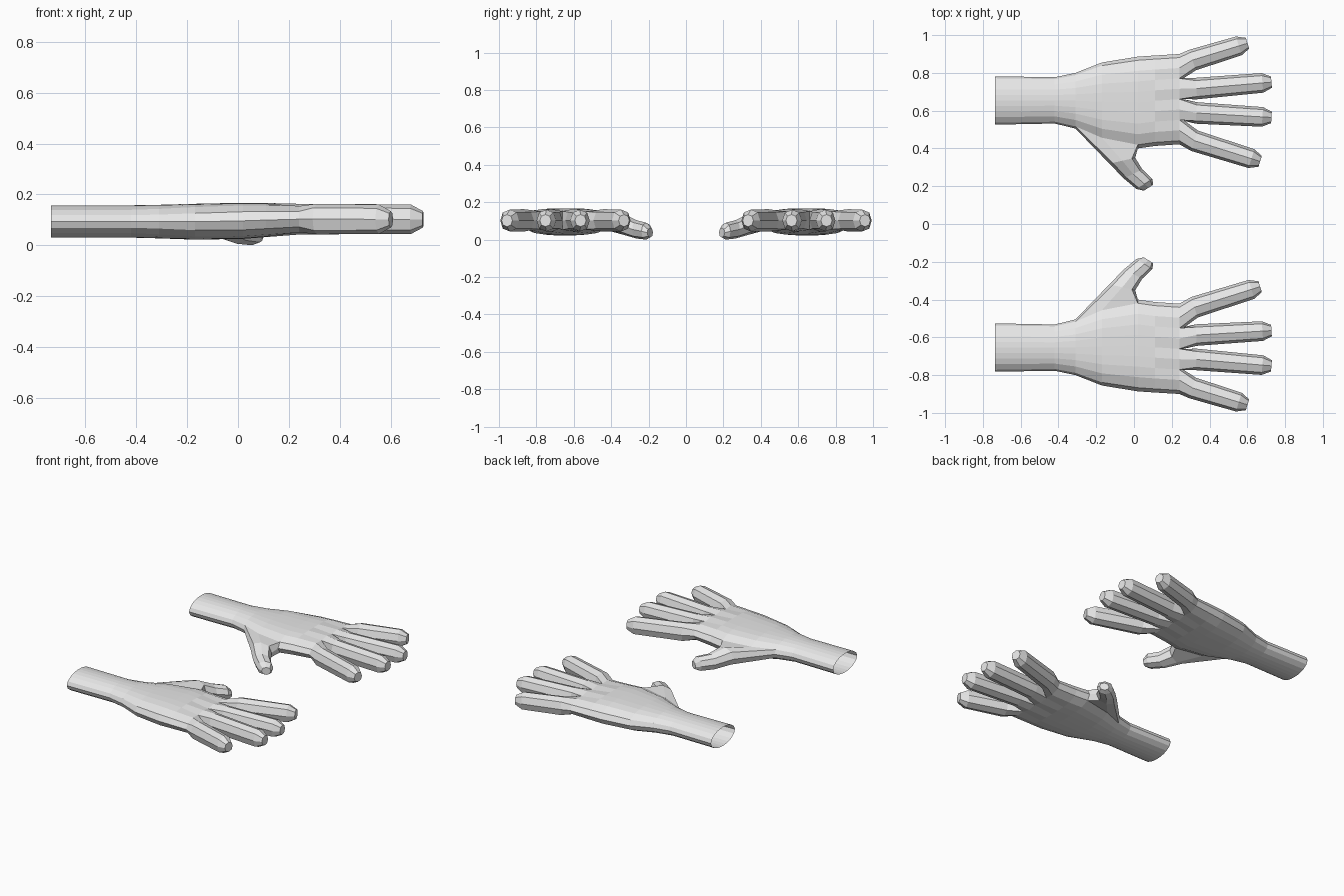
import bpy
import bmesh
from mathutils import Vector

cube = bpy.data.objects.get("Cube")
if cube:
    bpy.data.objects.remove(cube, do_unlink=True)

skin = bpy.data.materials.new("light_grey")
skin.use_nodes = True
GREY = (0.8, 0.8, 0.8, 1)
skin.diffuse_color = GREY
skin.node_tree.nodes["Principled BSDF"].inputs["Base Color"].default_value = GREY

# Palm stations: x, thumb-side y, little-finger-side y, bottom z, top z, squareness
STATIONS = [
    (-0.735, 0.526, 0.782, 0.03, 0.157, 2.0),
    (-0.42, 0.532, 0.777, 0.03, 0.157, 2.0),
    (-0.31, 0.505, 0.80, 0.027, 0.159, 2.3),
    (-0.17, 0.44, 0.855, 0.022, 0.163, 3.0),
    (0.02, 0.40, 0.886, 0.025, 0.167, 3.5),
    (0.11, 0.413, 0.892, 0.032, 0.166, 3.5),
    (0.24, 0.422, 0.90, 0.042, 0.163, 3.5),
]
# Fingers: first ring x, y, then last full ring x, y
FINGERS = [
    (0.32, 0.441, 0.622, 0.346),
    (0.33, 0.588, 0.68, 0.567),
    (0.33, 0.717, 0.68, 0.747),
    (0.31, 0.868, 0.555, 0.943),
]
# Thumb rings: centre, sideways direction, half width, half height
THUMB = [
    ((-0.062, 0.335, 0.082), (0.97, 0.22, 0), 0.07, 0.056),
    ((-0.005, 0.265, 0.055), (0.9, 0.43, 0), 0.055, 0.049),
    ((0.055, 0.212, 0.045), (0.85, 0.53, 0), 0.05, 0.045),
    ((0.077, 0.192, 0.037), (0.85, 0.53, 0), 0.029, 0.025),
]
# Order of the eight corners of a digit ring: (sideways, up)
CORNERS = [(-1, 1), (0, 1), (1, 1), (1, 0), (1, -1), (0, -1), (-1, -1), (-1, 0)]
COLS = 9


def grow_digit(bm, ring, sections):
    """Loft an eight-sided digit out of an existing ring and close its tip."""
    for centre, side, width, height in sections:
        new = []
        for a, b in CORNERS:
            f = 0.74 if a and b else 1
            p = Vector(centre) + Vector(side).normalized() * a * width * f
            p.z += b * height * f
            new.append(bm.verts.new(p))
        for i in range(8):
            j = (i + 1) % 8
            bm.faces.new((ring[i], ring[j], new[j], new[i]))
        ring = new
    bm.faces.new(ring)


def palm_row(bm, station, knuckles):
    x, y0, y1, z0, z1, power = station
    mid, half = (z0 + z1) / 2, (z1 - z0) / 2
    row = {"top": [], "bottom": []}
    for k in range(COLS):
        u = (2 * k / (COLS - 1) - 1) * 0.92
        h = half * (1 - abs(u) ** power) ** 0.5
        if knuckles and k in (2, 4, 6):
            h *= 0.82
        y = (y0 + y1) / 2 + u * (y1 - y0) / 2
        row["top"].append(bm.verts.new((x, y, mid + h)))
        row["bottom"].append(bm.verts.new((x, y, mid - h)))
    row["low"] = bm.verts.new((x, y0, mid))
    row["high"] = bm.verts.new((x, y1, mid))
    return row


def build_hand(name, sign):
    bm = bmesh.new()
    rows = [palm_row(bm, s, s is STATIONS[-1]) for s in STATIONS]

    # Wrist and palm skin, open at the wrist and at the thumb root
    for n, (r, s) in enumerate(zip(rows, rows[1:])):
        for layer in ("top", "bottom"):
            p, q = r[layer], s[layer]
            for k in range(COLS - 1):
                bm.faces.new((p[k], p[k + 1], q[k + 1], q[k]))
            bm.faces.new((p[-1], r["high"], s["high"], q[-1]))
            if n not in (2, 3):
                bm.faces.new((p[0], r["low"], s["low"], q[0]))

    # Fingers share the web points between them
    end = rows[-1]
    webs = [end["low"]]
    for k in (2, 4, 6):
        webs.append(bm.verts.new((0.262, end["top"][k].co.y, 0.102)))
    webs.append(end["high"])
    for i, (xa, ya, xb, yb) in enumerate(FINGERS):
        t, b = end["top"][2 * i:2 * i + 3], end["bottom"][2 * i:2 * i + 3]
        ring = t + [webs[i + 1]] + b[::-1] + [webs[i]]
        start, last = Vector((xa, ya, 0.103)), Vector((xb, yb, 0.102))
        along = (last - start).normalized()
        side = (-along.y, along.x, 0)
        grow_digit(bm, ring, [
            (start, side, 0.057, 0.06),
            (last, side, 0.052, 0.058),
            (last + along * 0.048, side, 0.03, 0.032),
        ])

    # Thumb grows out of the opening in the palm edge
    a, m, c = rows[2:5]
    ring = [a["top"][0], m["top"][0], c["top"][0], c["low"],
            c["bottom"][0], m["bottom"][0], a["bottom"][0], a["low"]]
    grow_digit(bm, ring, THUMB)
    loose = [v for v in bm.verts if not v.link_faces or v is m["low"]]
    bmesh.ops.delete(bm, geom=loose, context="VERTS")

    for v in bm.verts:
        v.co.y *= sign
    bmesh.ops.recalc_face_normals(bm, faces=bm.faces)
    mesh = bpy.data.meshes.new(name)
    bm.to_mesh(mesh)
    bm.free()
    mesh.materials.append(skin)
    hand = bpy.data.objects.new(name, mesh)
    bpy.context.collection.objects.link(hand)


build_hand("back_hand", 1)
build_hand("front_hand", -1)
